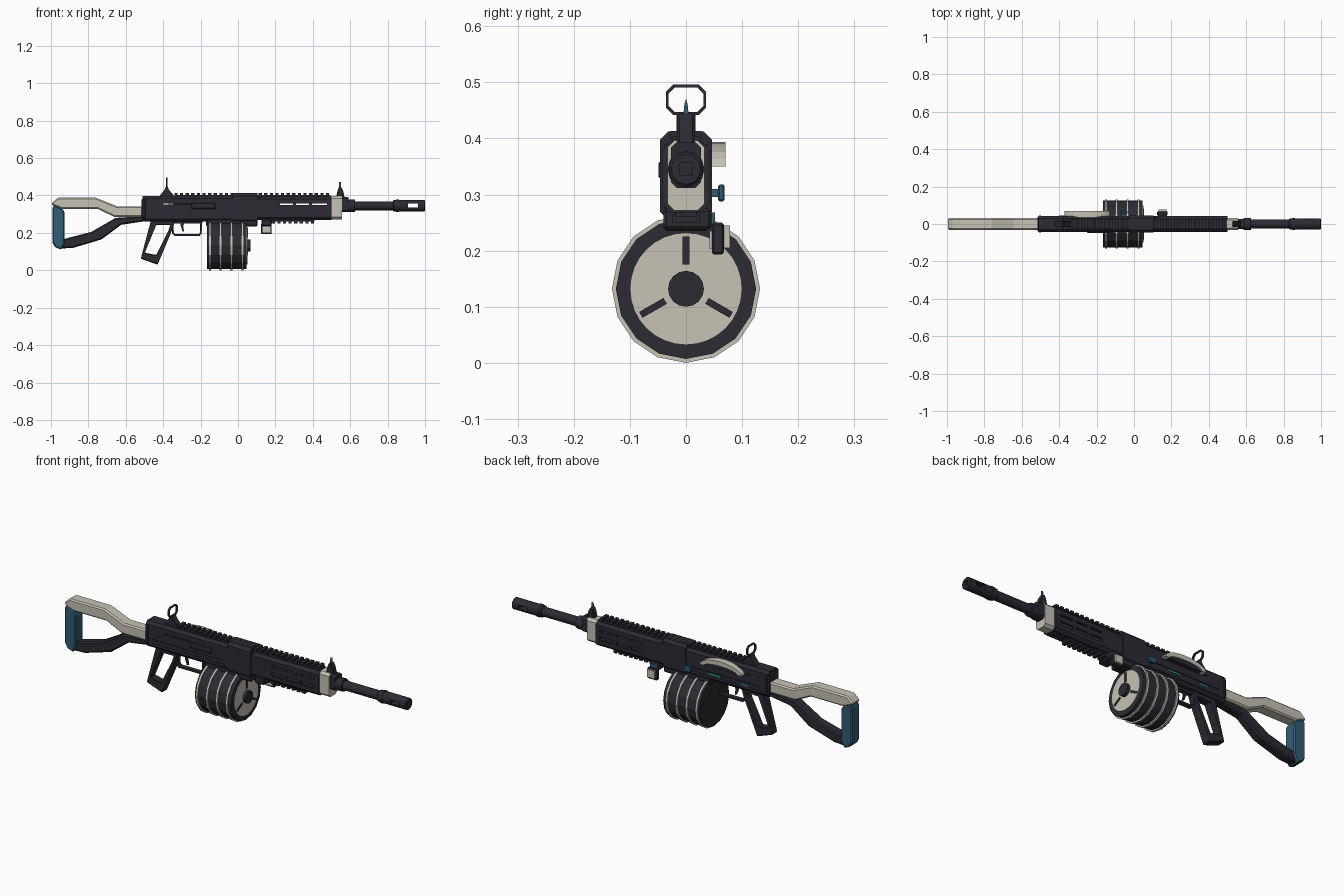
import bpy, bmesh, math
from mathutils import Matrix, Vector

old = bpy.data.objects.get("Cube")
if old:
    bpy.data.objects.remove(old, do_unlink=True)


def material(name, r, g, b):
    m = bpy.data.materials.new(name)
    m.use_nodes = True
    m.diffuse_color = (r, g, b, 1)
    m.node_tree.nodes["Principled BSDF"].inputs["Base Color"].default_value = (r, g, b, 1)
    return m


DARK = material("charcoal", 0.025, 0.024, 0.033)
CREAM = material("cream", 0.57, 0.54, 0.46)
BLUE = material("steel_blue", 0.03, 0.11, 0.18)
TEAL = material("bright_teal", 0.03, 0.36, 0.36)


def finish(name, bm, mat, bevel=0):
    bmesh.ops.recalc_face_normals(bm, faces=bm.faces[:])
    mesh = bpy.data.meshes.new(name)
    bm.to_mesh(mesh)
    bm.free()
    mesh.materials.append(mat)
    ob = bpy.data.objects.new(name, mesh)
    bpy.context.collection.objects.link(ob)
    if bevel:
        mod = ob.modifiers.new("chamfer", "BEVEL")
        mod.width, mod.segments, mod.limit_method = bevel, 1, "ANGLE"
    return ob


def boxes(name, ranges, mat, bevel=0):
    """One object from several boxes given as ((x0, x1), (y0, y1), (z0, z1))."""
    bm = bmesh.new()
    for r in ranges:
        mid = Vector([(a + b) / 2 for a, b in r])
        size = Vector([b - a for a, b in r])
        bmesh.ops.create_cube(bm, size=1, matrix=Matrix.Translation(mid) @ Matrix.Diagonal(size.to_4d()))
    return finish(name, bm, mat, bevel)


def box(name, x, y, z, mat, bevel=0):
    return boxes(name, [(x, y, z)], mat, bevel)


def place(axis, u, v, w):
    return (u, w, v) if axis == "y" else (w, u, v)


def prism(name, pts, lo, hi, mat, axis="y", bevel=0):
    """Extrude an outline along y (points are x, z) or x (points are y, z)."""
    bm = bmesh.new()
    a, b = [[bm.verts.new(place(axis, u, v, w)) for u, v in pts] for w in (lo, hi)]
    bm.faces.new(a)
    bm.faces.new(b[::-1])
    for i in range(len(pts)):
        j = (i + 1) % len(pts)
        bm.faces.new((a[i], a[j], b[j], b[i]))
    return finish(name, bm, mat, bevel)


def ring(name, outer, inner, lo, hi, mat, axis="y", bevel=0):
    """Closed frame between two outlines with matching points."""
    bm = bmesh.new()
    loops = [[bm.verts.new(place(axis, u, v, w)) for u, v in pts]
             for pts, w in ((outer, lo), (outer, hi), (inner, hi), (inner, lo))]
    n = len(outer)
    for k in range(4):
        a, b = loops[k], loops[(k + 1) % 4]
        for i in range(n):
            j = (i + 1) % n
            bm.faces.new((a[i], a[j], b[j], b[i]))
    return finish(name, bm, mat, bevel)


def tube(name, x0, x1, r, z, mat, sides=12, y=0, bevel=0):
    bm = bmesh.new()
    mat4 = Matrix.Translation(((x0 + x1) / 2, y, z)) @ Matrix.Rotation(math.pi / 2, 4, "Y")
    bmesh.ops.create_cone(bm, cap_ends=True, segments=sides, radius1=r, radius2=r,
                          depth=x1 - x0, matrix=mat4)
    return finish(name, bm, mat, bevel)


def octagon(w, z0, z1, c):
    return [(-w, z0 + c), (-w + c, z0), (w - c, z0), (w, z0 + c),
            (w, z1 - c), (w - c, z1), (c - w, z1), (-w, z1 - c)]


def cut(ob, ranges):
    cutter = boxes(ob.name + "_cutter", ranges, DARK)
    cutter.hide_render = True
    cutter.hide_viewport = True
    mod = ob.modifiers.new("cut", "BOOLEAN")
    mod.object, mod.operation, mod.solver = cutter, "DIFFERENCE", "EXACT"


# Skeleton stock
prism("stock_upper_arm", [(-1, .355), (-.965, .388), (-.76, .388), (-.645, .342), (-.5, .342),
                          (-.5, .285), (-.66, .285), (-.75, .328), (-.94, .328), (-.985, .345)],
      -.032, .032, CREAM, bevel=.007)
prism("stock_lower_arm", [(-.97, .115), (-.88, .12), (-.73, .165), (-.625, .243), (-.5, .262),
                          (-.5, .29), (-.655, .28), (-.785, .205), (-.94, .165)],
      -.025, .025, DARK, bevel=.007)
prism("butt_pad", [(-.985, .35), (-.94, .33), (-.927, .31), (-.927, .145), (-.945, .11),
                   (-.98, .125), (-.992, .15), (-.992, .33)], -.033, .033, BLUE, bevel=.006)

# Receiver with a thin slit, grooves and centre block
receiver = prism("receiver", octagon(.042, .262, .397, .013), -.51, .0, DARK, "x")
cut(receiver, [((-.4, -.2), (-.1, .1), (.352, .358)),
               ((-.47, -.06), (-.1, -.038), (.308, .313)),
               ((-.47, -.06), (.038, .1), (.308, .313))])
prism("centre_block", octagon(.046, .255, .412, .014), -.03, .105, DARK, "x")
box("rear_cap", (-.515, -.49), (-.045, .045), (.275, .385), DARK, .008)
box("ejection_cover", (-.25, -.12), (-.049, -.04), (.328, .36), DARK, .004)
box("side_rib", (-.48, -.05), (-.044, .044), (.278, .29), DARK)
box("magazine_well", (-.17, .105), (-.04, .04), (.235, .275), DARK, .006)

# Handguard with open slots and shallow pockets
handguard = prism("handguard", octagon(.042, .268, .395, .014), .1, .5, DARK, "x")
columns = [(.225, .295), (.31, .38), (.395, .475)]
cut(handguard, [(c, (-.1, .1), (.348, .358)) for c in columns] +
    [(c, s, (.302, .322)) for c in columns for s in ((-.1, -.034), (.034, .1))])
box("handguard_rear_band", (.1, .12), (-.038, .038), (.275, .39), DARK)

# Toothed rails
box("top_rail", (-.34, .495), (-.024, .024), (.39, .403), DARK)
boxes("top_rail_teeth", [((x, x + .017), (-.028, .028), (.4, .413))
                         for x in [-.34 + .03 * i for i in range(28)]], DARK)
box("bottom_rail", (.18, .41), (-.02, .02), (.26, .275), DARK)
boxes("bottom_rail_teeth", [((x, x + .017), (-.025, .025), (.25, .264))
                            for x in [.18 + .03 * i for i in range(8)]], DARK)

# Front block, barrel and muzzle
prism("front_block", octagon(.033, .272, .396, .012), .498, .556, CREAM, "x")
prism("gas_block", octagon(.027, .312, .393, .01), .55, .59, DARK, "x")
tube("barrel_collar", .585, .625, .033, .345, DARK)
tube("barrel", .62, .84, .024, .345, DARK)
muzzle = tube("muzzle_brake", .83, 1, .031, .345, DARK, bevel=.004)
cut(muzzle, [((.91, .962), (-.1, .1), (.335, .356)), ((.985, 1.1), (-.011, .011), (.334, .356))])
tube("muzzle_ring", .845, .862, .033, .345, DARK)

# Sights
prism("front_sight_base", [(.525, .39), (.57, .39), (.562, .425), (.552, .445), (.54, .445), (.532, .425)],
      -.015, .015, DARK, bevel=.003)
prism("front_sight_blade", [(-.005, .44), (.005, .44), (.003, .46), (0, .471), (-.003, .46)],
      .541, .551, BLUE, "x")
prism("rear_sight_base", [(-.425, .39), (-.335, .39), (-.37, .432), (-.376, .446), (-.386, .446), (-.392, .432)],
      -.017, .017, DARK)
ring("rear_sight_loop", octagon(.036, .442, .496, .013), octagon(.031, .447, .491, .011),
     -.386, -.376, DARK, "x")

# Open pistol grip, trigger and guard
ring("pistol_grip", [(-.465, .268), (-.335, .268), (-.35, .22), (-.43, .03), (-.52, .062)],
     [(-.437, .243), (-.362, .243), (-.373, .21), (-.437, .082), (-.498, .094)],
     -.022, .022, DARK, bevel=.004)
ring("trigger_guard", [(-.36, .27), (-.19, .27), (-.195, .195), (-.205, .184), (-.34, .184), (-.352, .197)],
     [(-.345, .25), (-.202, .25), (-.204, .2), (-.21, .193), (-.335, .193), (-.343, .2)],
     -.012, .012, DARK)
prism("trigger", [(-.31, .265), (-.285, .265), (-.293, .235), (-.288, .208), (-.296, .208), (-.306, .235)],
      -.005, .005, DARK)

# Drum magazine
DZ = .132
tube("drum_body", -.165, .046, .125, DZ, DARK, 16)
for i, x in enumerate((-.156, -.098, -.04, .018)):
    tube(f"drum_band_{i + 1}", x, x + .011, .132, DZ, CREAM, 16)
tube("drum_face", .04, .05, .1, DZ, CREAM, 32)
tube("drum_hub", .04, .066, .032, DZ, DARK, 16)
for i in range(3):
    spoke = box(f"drum_spoke_{i + 1}", (.045, .053), (-.006, .006), (.043, .093), DARK)
    spoke.matrix_world = Matrix.Translation((0, 0, DZ)) @ Matrix.Rotation(i * math.tau / 3, 4, "X")

# Arched cover on the back side
arc = lambda h, d, n: [(-.25 + d * math.cos(math.pi * i / n), .35 + h * math.sin(math.pi * i / n))
                       for i in range(n + 1)]
prism("arched_cover", arc(.044, .122, 10) + arc(.02, .098, 10)[::-1], .035, .07, CREAM)
prism("cover_insert", arc(.022, .1, 10), .035, .064, DARK)

# Back side controls and coloured marks
box("charging_stem", (-.065, -.045), (.03, .06), (.296, .31), BLUE)
box("charging_knob", (-.075, -.035), (.057, .069), (.288, .318), BLUE, .003)
box("teal_mark", (-.235, -.165), (.04, .046), (.296, .304), TEAL)
box("blue_mark", (-.4, -.35), (.04, .046), (.29, .305), BLUE)

# Small lamp under the handguard
box("lamp_bracket", (.125, .18), (-.04, .045), (.238, .275), DARK, .005)
box("lamp_clamp", (.13, .175), (.04, .052), (.24, .268), BLUE)
box("lamp_body", (.123, .18), (.046, .068), (.193, .25), DARK, .004)
boxes("lamp_shell", [((.13, .173), (.066, .078), (.205, .245)),
                     ((.13, .173), (.042, .048), (.203, .235))], CREAM)
